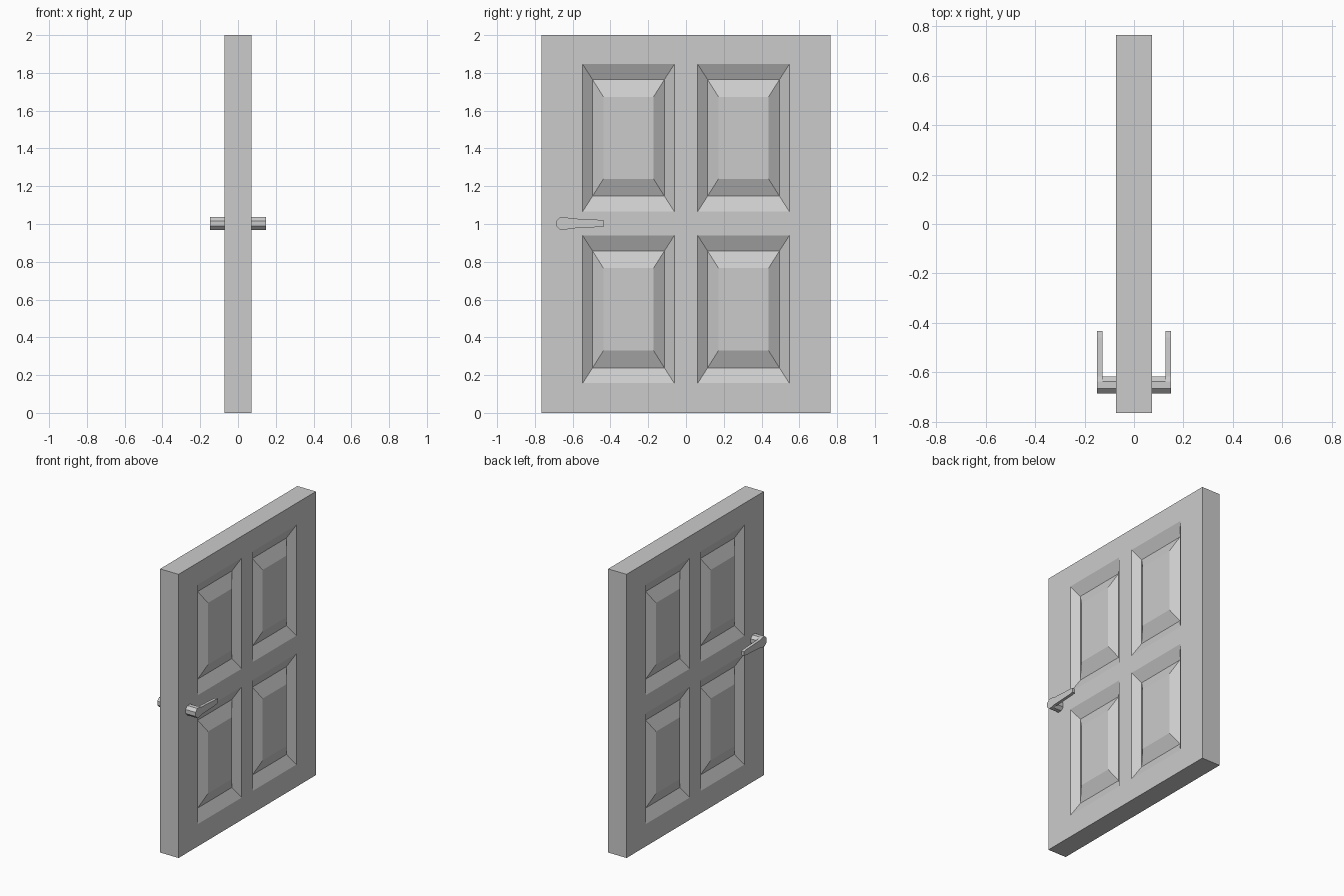
import bpy, bmesh, math

if "Cube" in bpy.data.objects:
    bpy.data.objects.remove(bpy.data.objects["Cube"])

HALF_T = 0.072     # half the slab thickness
GROOVE = 0.04      # depth of the panel grooves


def finish(name, bm):
    bmesh.ops.remove_doubles(bm, verts=bm.verts[:], dist=1e-5)
    bmesh.ops.recalc_face_normals(bm, faces=bm.faces[:])
    mesh = bpy.data.meshes.new(name)
    bm.to_mesh(mesh)
    bm.free()
    obj = bpy.data.objects.new(name, mesh)
    bpy.context.collection.objects.link(obj)
    # both sides of the door are identical
    mod = obj.modifiers.new("both_sides", 'MIRROR')
    mod.use_axis = (True, False, False)
    mod.use_clip = True
    return obj


def rect(bm, x, y0, y1, z0, z1):
    return [bm.verts.new((x, y, z)) for y, z in ((y0, z0), (y1, z0), (y1, z1), (y0, z1))]


def ring(bm, a, b):
    for i in range(4):
        j = (i + 1) % 4
        bm.faces.new((a[i], a[j], b[j], b[i]))


def prism(bm, outline, x0, x1):
    a = [bm.verts.new((x0, y, z)) for y, z in outline]
    b = [bm.verts.new((x1, y, z)) for y, z in outline]
    n = len(outline)
    bm.faces.new(a[::-1])
    bm.faces.new(b)
    for i in range(n):
        j = (i + 1) % n
        bm.faces.new((a[i], a[j], b[j], b[i]))


# Door slab: one face as a grid, with four raised-and-grooved panels
ys = [-0.765, -0.547, -0.062, 0.062, 0.547, 0.765]
zs = [0, 0.157, 0.939, 1.066, 1.846, 2]
bm = bmesh.new()
for i in range(5):
    for k in range(5):
        y0, y1, z0, z1 = ys[i], ys[i + 1], zs[k], zs[k + 1]
        outer = rect(bm, HALF_T, y0, y1, z0, z1)
        if i in (1, 3) and k in (1, 3):
            low = rect(bm, HALF_T - GROOVE, y0 + .052, y1 - .052, z0 + .081, z1 - .081)
            top = rect(bm, HALF_T, y0 + .110, y1 - .110, z0 + .173, z1 - .173)
            ring(bm, outer, low)
            ring(bm, low, top)
            bm.faces.new(top)
        else:
            bm.faces.new(outer)
bmesh.ops.remove_doubles(bm, verts=bm.verts[:], dist=1e-5)
# Extrude the rim back to the middle plane
rim = [e for e in bm.edges if e.is_boundary]
ext = bmesh.ops.extrude_edge_only(bm, edges=rim)
for v in ext["geom"]:
    if isinstance(v, bmesh.types.BMVert):
        v.co.x = 0
finish("door_slab", bm)

# Handle: octagonal spindle and tapered lever
CY, CZ, R = -0.652, 1.003, 0.037
octagon = [(CY + R * math.cos(math.radians(22.5 + 45 * i)),
            CZ + R * math.sin(math.radians(22.5 + 45 * i))) for i in range(8)]
bm = bmesh.new()
prism(bm, octagon, HALF_T - 0.01, 0.128)
finish("handle_spindle", bm)

lever = octagon[1:7] + [(-0.617, CZ - .027), (-0.46, CZ - .019), (-0.433, CZ - .015),
                        (-0.433, CZ + .015), (-0.46, CZ + .019), (-0.617, CZ + .027)]
bm = bmesh.new()
prism(bm, lever, 0.128, 0.149)
finish("handle_lever", bm)
